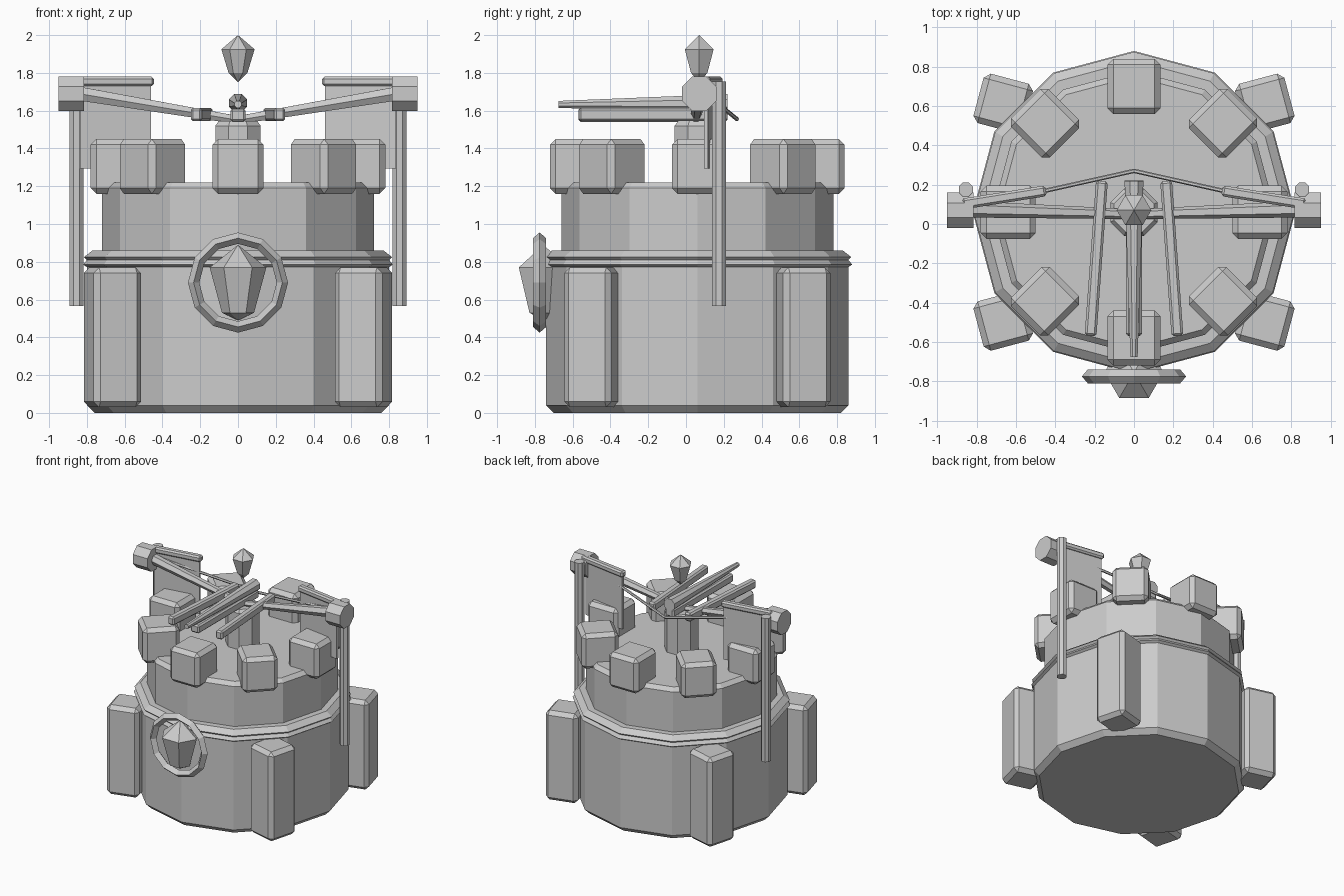
import bpy, bmesh
from math import pi, sin, cos, radians
from mathutils import Vector, Matrix

if "Cube" in bpy.data.objects:
    bpy.data.objects.remove(bpy.data.objects["Cube"])

CY = 0.06  # tower axis


def finish(name, bm):
    bmesh.ops.recalc_face_normals(bm, faces=bm.faces)
    me = bpy.data.meshes.new(name)
    bm.to_mesh(me)
    bm.free()
    ob = bpy.data.objects.new(name, me)
    bpy.context.collection.objects.link(ob)
    return ob


def lathe(name, profile, sides, loc, turn=0.0):
    """Revolve (radius, z) points around a vertical axis at loc."""
    bm = bmesh.new()
    rings = []
    for r, z in profile:
        n = 1 if r == 0 else sides
        rings.append([bm.verts.new((r * cos(turn + 2 * pi * i / sides),
                                    r * sin(turn + 2 * pi * i / sides), z)) for i in range(n)])
    for a, b in zip(rings, rings[1:]):
        for i in range(sides):
            j = (i + 1) % sides
            quad = [a[i % len(a)], a[j % len(a)], b[j % len(b)], b[i % len(b)]]
            bm.faces.new(list(dict.fromkeys(quad)))
    for end in (rings[0], rings[-1]):
        if len(end) > 1:
            bm.faces.new(end)
    ob = finish(name, bm)
    ob.location = loc
    return ob


def block(name, size, loc, angle=0.0, chamfer=0.03):
    bm = bmesh.new()
    bmesh.ops.create_cube(bm, size=1)
    bmesh.ops.scale(bm, vec=size, verts=bm.verts)
    if chamfer:
        bmesh.ops.bevel(bm, geom=bm.edges[:], offset=chamfer, segments=1, affect='EDGES')
    ob = finish(name, bm)
    ob.location = loc
    ob.rotation_euler.z = angle
    return ob


def beam(name, a, b, r1, r2, sides=8):
    """Tapered prism from a to b with a flat side up."""
    a, b = Vector(a), Vector(b)
    bm = bmesh.new()
    bmesh.ops.create_cone(bm, cap_ends=True, segments=sides, radius1=r1, radius2=r2,
                          depth=(b - a).length)
    bmesh.ops.rotate(bm, verts=bm.verts, matrix=Matrix.Rotation(pi / sides, 3, 'Z'))
    ob = finish(name, bm)
    ob.rotation_euler = (b - a).to_track_quat('Z', 'Y').to_euler()
    ob.location = (a + b) / 2
    return ob


# Tower drums and the ledge between them
lathe("lower_tower", [(0.76, 0), (0.80, 0.04), (0.80, 0.79), (0.77, 0.82)], 12, (0, CY, 0))
lathe("ledge", [(0.78, 0.76), (0.82, 0.785), (0.80, 0.81), (0.815, 0.825),
                (0.77, 0.86), (0.70, 0.86)], 12, (0, CY, 0))
lathe("upper_tower", [(0.72, 0.80), (0.72, 1.19), (0.69, 1.22)], 12, (0, CY, 0))

# Corner buttresses
for sx in (-1, 1):
    for sy in (-1, 1):
        block("buttress", (0.26, 0.26, 0.74), (sx * 0.665, CY + sy * 0.553, 0.40),
              radians(15) * -sx * sy * -1)

# Ring of merlons
for i in range(8):
    a = i * pi / 4
    block("merlon", (0.28, 0.27, 0.29), (0.64 * cos(a), CY + 0.64 * sin(a), 1.305), a)

# Front emblem: diamond-section ring and gem
bm = bmesh.new()
section = [(0.265, 0), (0.235, 0.035), (0.205, 0), (0.235, -0.035)]
rings = [[bm.verts.new((r * sin(k * pi / 6), d, r * cos(k * pi / 6))) for r, d in section]
         for k in range(12)]
for k in range(12):
    for i in range(4):
        n, j = (k + 1) % 12, (i + 1) % 4
        bm.faces.new((rings[k][i], rings[n][i], rings[n][j], rings[k][j]))
finish("emblem_ring", bm).location = (0, -0.775, 0.69)
lathe("emblem_gem", [(0, 0.49), (0.085, 0.53), (0.15, 0.77), (0, 0.89)], 6, (0, -0.755, 0))

# Floating gem above the tower
lathe("floating_gem", [(0, 1.75), (0.05, 1.80), (0.088, 1.925), (0, 2.0)], 6, (0, 0.07, 0))

# Ballista: pedestal, stock and bolt
lathe("pedestal", [(0.13, 1.2), (0.13, 1.52), (0.11, 1.545)], 8, (0, CY, 0), pi / 8)
block("stock", (0.08, 0.79, 0.07), (0, -0.175, 1.575), 0, 0.012)
beam("bolt", (0, 0.22, 1.64), (0, -0.675, 1.633), 0.052, 0.02)

for s in (-1, 1):
    # Splayed rails
    block("rail", (0.06, 0.79, 0.07), (s * 0.192, -0.175, 1.58), s * radians(4.2), 0.012)
    # Bow arm, round end cap and string
    beam("bow_arm", (0, 0.05, 1.55), (s * 0.84, 0.075, 1.69), 0.025, 0.042, 6)
    beam("arm_cap", (s * 0.815, 0.07, 1.69), (s * 0.95, 0.07, 1.69), 0.098, 0.098)
    beam("bow_string", (s * 0.85, 0.08, 1.71), (0, 0.27, 1.555), 0.011, 0.011, 6)
    # Banner pole, crossbar and cloth
    beam("banner_pole", (s * 0.855, 0.175, 0.565), (s * 0.855, 0.175, 1.755), 0.039, 0.039)
    block("banner_crossbar", (0.43, 0.055, 0.05), (s * 0.66, 0.135, 1.755), -s * radians(9), 0.012)
    block("banner_cloth", (0.38, 0.02, 0.45), (s * 0.65, 0.135, 1.52), -s * radians(9), 0)
